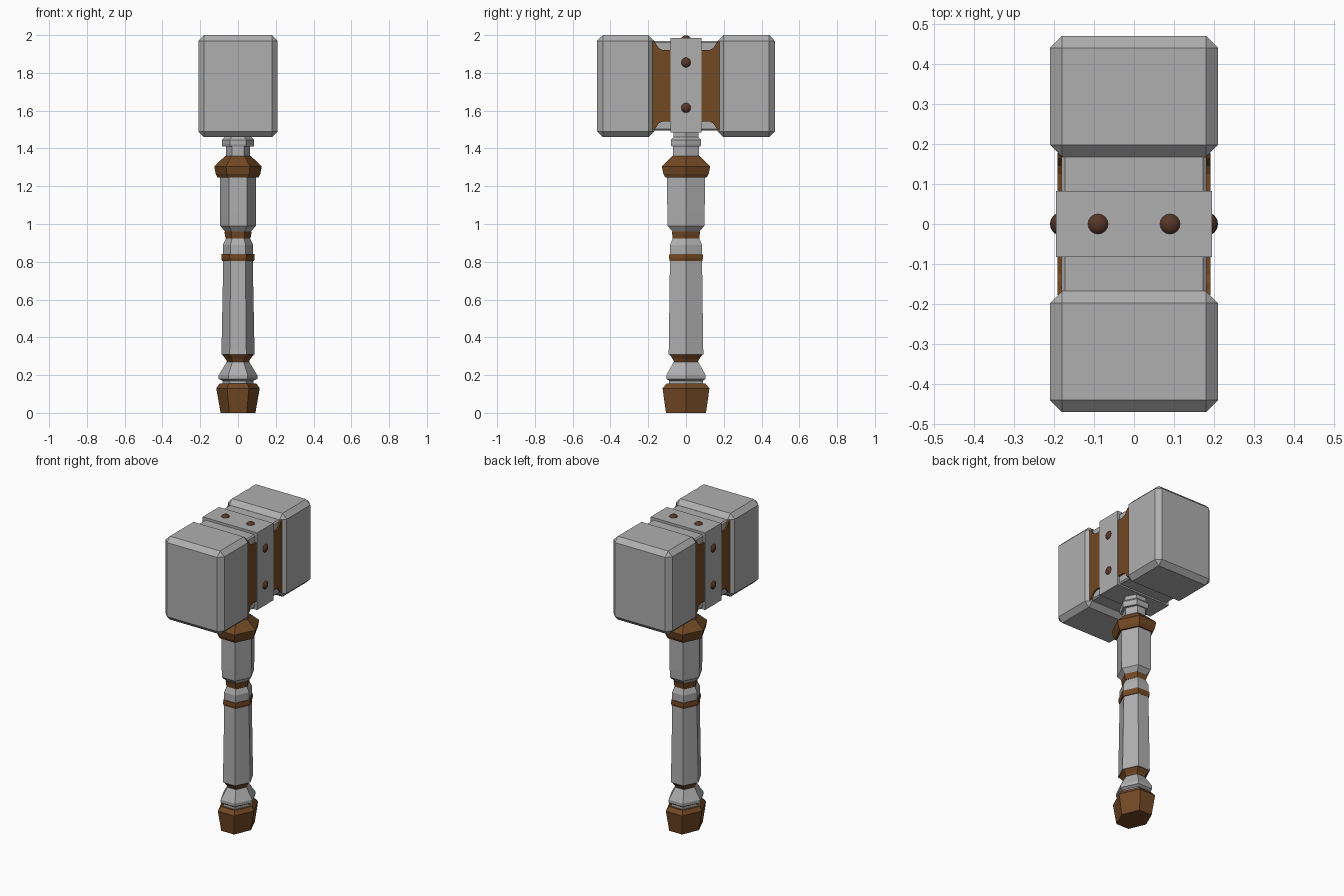
import bpy, bmesh, math
from mathutils import Matrix

if "Cube" in bpy.data.objects:
    bpy.data.objects.remove(bpy.data.objects["Cube"], do_unlink=True)


def material(name, rgb):
    m = bpy.data.materials.new(name)
    m.use_nodes = True
    m.diffuse_color = (*rgb, 1)
    m.node_tree.nodes["Principled BSDF"].inputs["Base Color"].default_value = (*rgb, 1)
    return m


STEEL = material("steel grey", (0.43, 0.43, 0.43))
LEATHER = material("leather brown", (0.17, 0.067, 0.018))
RIVET = material("dark rivet brown", (0.095, 0.038, 0.021))


def finish(name, bm, mats):
    bmesh.ops.recalc_face_normals(bm, faces=bm.faces)
    me = bpy.data.meshes.new(name)
    bm.to_mesh(me)
    bm.free()
    for m in mats:
        me.materials.append(m)
    ob = bpy.data.objects.new(name, me)
    bpy.context.collection.objects.link(ob)
    return ob


def box(name, size, centre, mat, bevel):
    bm = bmesh.new()
    bmesh.ops.create_cube(bm, size=1, matrix=Matrix.Translation(centre) @ Matrix.Diagonal((*size, 1)))
    if bevel:
        bmesh.ops.bevel(bm, geom=bm.edges[:], offset=bevel, segments=1, affect='EDGES')
    return finish(name, bm, [mat])


def hex_turned(name, rings, mat):
    """Six-sided turned part from (height, half width, half depth) rings."""
    bm = bmesh.new()
    loops = []
    for z, rx, ry in rings:
        loops.append([bm.verts.new((rx * math.cos(a), ry * math.sin(a) / math.sin(math.pi / 3), z))
                      for a in (i * math.pi / 3 for i in range(6))])
    for lo, hi in zip(loops, loops[1:]):
        for i in range(6):
            j = (i + 1) % 6
            bm.faces.new((lo[i], lo[j], hi[j], hi[i]))
    bm.faces.new(loops[0][::-1])
    bm.faces.new(loops[-1])
    return finish(name, bm, [mat])


# Handle, from the pommel up
hex_turned("pommel", [(0, .092, .106), (.13, .115, .124), (.155, .098, .103)], LEATHER)
hex_turned("pommel_collar", [(.15, .083, .09), (.17, .083, .09), (.18, .102, .104),
                             (.2, .102, .104), (.27, .06, .065)], STEEL)
hex_turned("lower_wrap", [(.27, .058, .063), (.285, .065, .07), (.31, .085, .088)], LEATHER)
hex_turned("lower_grip", [(.308, .088, .092), (.35, .087, .091), (.81, .078, .085)], STEEL)
hex_turned("middle_band", [(.805, .085, .086), (.82, .088, .09), (.842, .086, .088)], LEATHER)
hex_turned("middle_collar", [(.84, .08, .084), (.89, .08, .084), (.925, .062, .07)], STEEL)
hex_turned("upper_wrap", [(.922, .066, .07), (.96, .072, .075)], LEATHER)
hex_turned("upper_grip", [(.96, .068, .071), (.99, .094, .097), (1.05, .095, .099), (1.25, .096, .1)], STEEL)
hex_turned("guard_ring", [(1.245, .108, .108), (1.265, .118, .12), (1.305, .126, .128), (1.36, .068, .072)], LEATHER)
hex_turned("neck", [(1.35, .064, .068), (1.415, .064, .068)], STEEL)
hex_turned("neck_collar", [(1.41, .083, .076), (1.42, .086, .08), (1.445, .086, .08), (1.46, .07, .066),
                           (1.5, .07, .066)], STEEL)

# Head: two heavy blocks, a core and a strap
for side, sgn in (("front", -1), ("back", 1)):
    box(side + "_block", (.42, .302, .54), (0, sgn * .319, 1.73), STEEL, .03)
box("head_core", (.362, .4, .475), (0, 0, 1.732), STEEL, .008)
box("centre_strap", (.39, .166, .5), (0, 0, 1.735), STEEL, 0)


# Leather side panels with hollowed upper and lower edges
def panel(name, x):
    quarter = [(.178, .238), (.165, .23), (.145, .2), (.125, .19), (.08, .19)]
    outline = quarter + [(-y, z) for y, z in quarter[::-1]]
    outline += [(-y, -z) for y, z in outline]
    bm = bmesh.new()
    face = bm.faces.new([bm.verts.new((x, y, z + 1.732)) for y, z in outline])
    ext = bmesh.ops.extrude_face_region(bm, geom=[face])
    verts = [v for v in ext["geom"] if isinstance(v, bmesh.types.BMVert)]
    bmesh.ops.translate(bm, verts=verts, vec=(math.copysign(.015, x), 0, 0))
    return finish(name, bm, [LEATHER])


def rivet(name, pos):
    bm = bmesh.new()
    bmesh.ops.create_uvsphere(bm, u_segments=16, v_segments=10, radius=.03,
                              matrix=Matrix.Translation(pos))
    for f in bm.faces:
        f.smooth = True
    return finish(name, bm, [RIVET])


for side, sgn in (("left", 1), ("right", -1)):
    panel(side + "_panel", sgn * .176)
    rivet(side + "_upper_rivet", (sgn * .18, 0, 1.855))
    rivet(side + "_lower_rivet", (sgn * .18, 0, 1.615))
    rivet(side + "_top_rivet", (sgn * .09, 0, 1.969))
